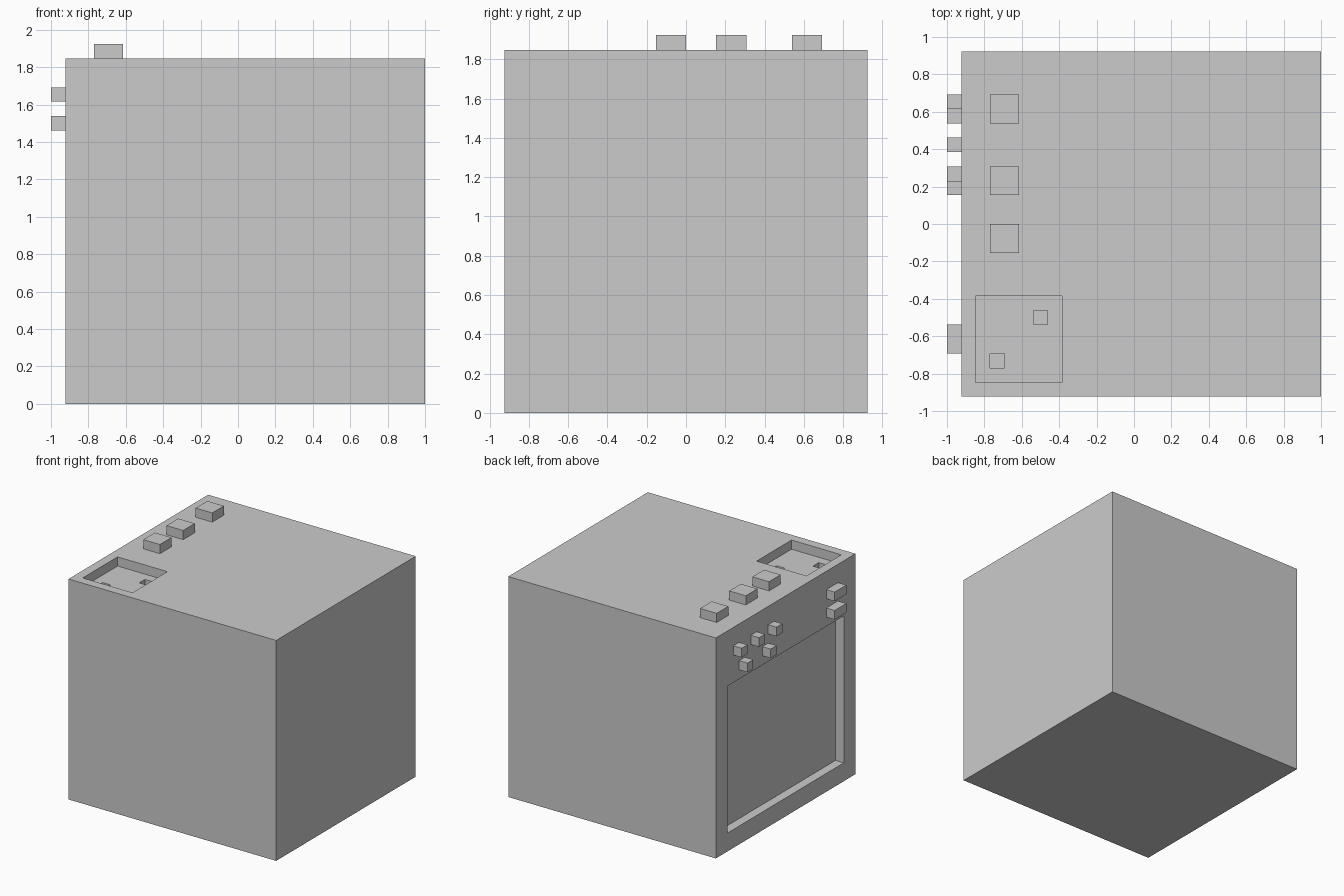
import bpy
from mathutils import Vector

old = bpy.data.objects.get("Cube")
if old:
    bpy.data.objects.remove(old, do_unlink=True)

U = 1 / 13  # block unit: the whole model is 26 units long

grey = bpy.data.materials.new("plain_grey")
grey.use_nodes = True
grey.diffuse_color = (0.6, 0.6, 0.6, 1)
grey.node_tree.nodes["Principled BSDF"].inputs["Base Color"].default_value = grey.diffuse_color


def box(name, x, y, z):
    """Box from (low, high) ranges given in block units."""
    ranges = (x, y, z)
    centre = Vector([(a + b) / 2 * U for a, b in ranges])
    bpy.ops.mesh.primitive_cube_add(size=1, location=centre)
    ob = bpy.context.object
    ob.name = ob.data.name = name
    ob.scale = [(b - a) * U for a, b in ranges]
    bpy.ops.object.transform_apply(location=False, rotation=False, scale=True)
    ob.data.materials.append(grey)
    return ob


def cut(target, x, y, z):
    """Cut a box-shaped recess out of the target."""
    cutter = box("cutter", x, y, z)
    cutter.hide_render = True
    mod = target.modifiers.new("recess", "BOOLEAN")
    mod.operation = "DIFFERENCE"
    mod.solver = "EXACT"
    mod.object = cutter
    bpy.context.view_layer.objects.active = target
    bpy.ops.object.modifier_apply(modifier=mod.name)
    bpy.data.objects.remove(cutter, do_unlink=True)


# Main cabinet with screen recess, top tray and two tray sockets
body = box("cabinet", (-12, 13), (-12, 12), (0, 24))
cut(body, (-13, -11), (-10, 10), (2, 18))
cut(body, (-11, -5), (-11, -5), (23, 25))
for s in (-10, -7):
    cut(body, (s, s + 1), (s, s + 1), (22, 23.5))

# Row of large knobs on the top
for i, y in enumerate((-2, 2, 7)):
    box(f"top_knob_{i + 1}", (-10, -8), (y, y + 2), (24, 25))

# Small buttons above the screen: upper row of three, lower row of two
for row, z, places in (("upper", 21, (2, 5, 8)), ("lower", 19, (3, 7))):
    for i, y in enumerate(places):
        box(f"{row}_button_{i + 1}", (-13, -12), (y, y + 1), (z, z + 1))
    # Wide button at the other end of the same row
    box(f"{row}_wide_button", (-13, -12), (-9, -7), (z, z + 1))
